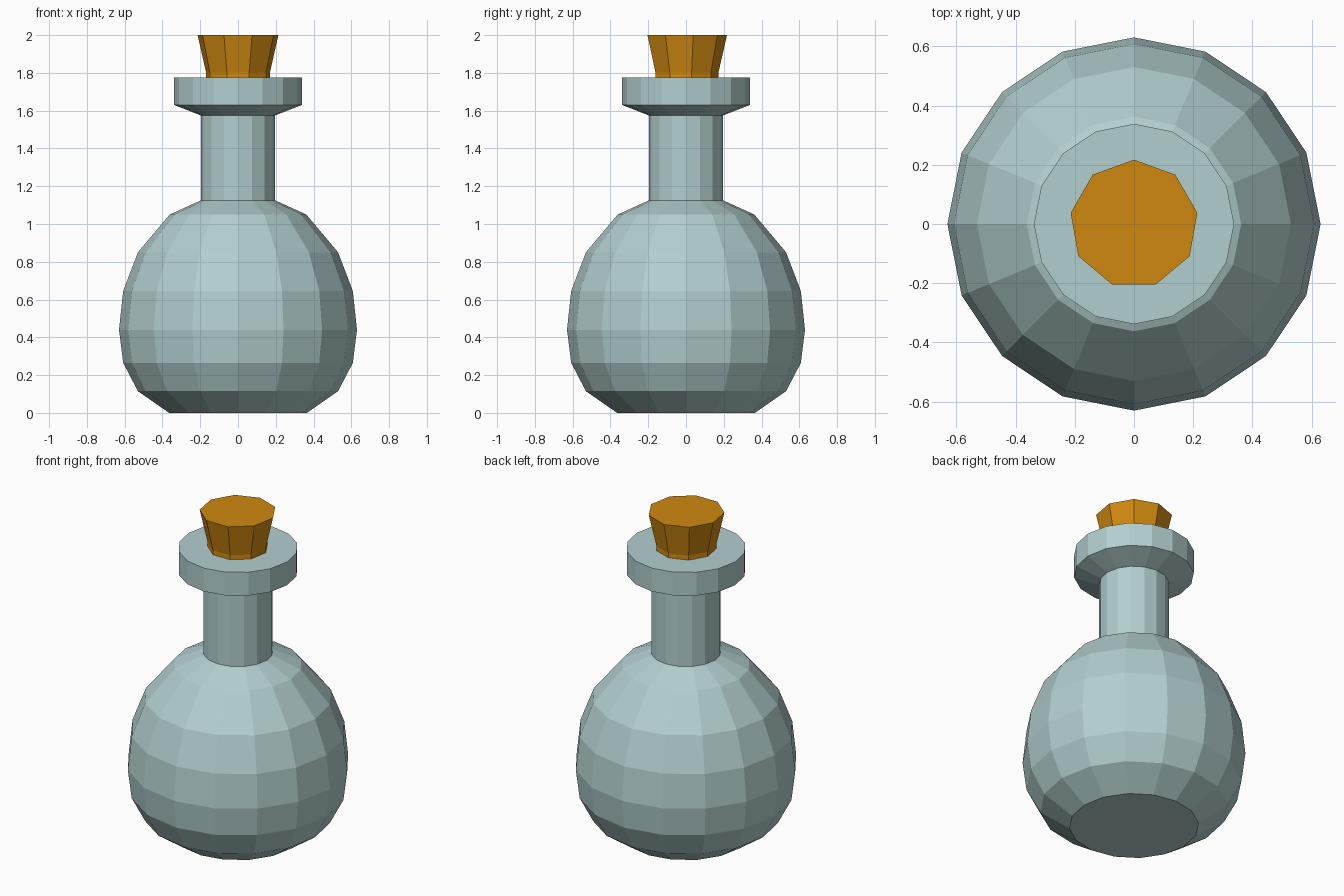
import bpy, bmesh, math

if "Cube" in bpy.data.objects:
    bpy.data.objects.remove(bpy.data.objects["Cube"])


def lathe(name, profile, sides, start, color):
    """Closed flat-shaded solid turned around z from (radius, height) points."""
    bm = bmesh.new()
    rings = []
    for r, z in profile:
        angles = [start + 2 * math.pi * i / sides for i in range(sides)]
        rings.append([bm.verts.new((r * math.cos(a), r * math.sin(a), z)) for a in angles])
    for low, high in zip(rings, rings[1:]):
        for i in range(sides):
            j = (i + 1) % sides
            bm.faces.new((low[i], low[j], high[j], high[i]))
    bm.faces.new(rings[0][::-1])
    bm.faces.new(rings[-1])
    mesh = bpy.data.meshes.new(name)
    bm.to_mesh(mesh)
    bm.free()
    mat = bpy.data.materials.new(name + "_material")
    mat.diffuse_color = color
    mat.use_nodes = True
    mat.node_tree.nodes["Principled BSDF"].inputs["Base Color"].default_value = mat.diffuse_color
    mesh.materials.append(mat)
    obj = bpy.data.objects.new(name, mesh)
    bpy.context.collection.objects.link(obj)
    return obj


# Round flask: flat base, belly, neck and flared lip
lathe("bottle", [
    (0.365, 0), (0.53, 0.115), (0.608, 0.265), (0.63, 0.44), (0.608, 0.645),
    (0.53, 0.85), (0.362, 1.05), (0.197, 1.125), (0.197, 1.575),
    (0.338, 1.63), (0.338, 1.775),
], 16, 0, (0.45, 0.62, 0.62, 1))

# Tapered stopper, set into the lip
lathe("cork", [(0.172, 1.70), (0.172, 1.803), (0.217, 2.0)],
      9, math.pi / 2, (0.63, 0.25, 0.005, 1))
